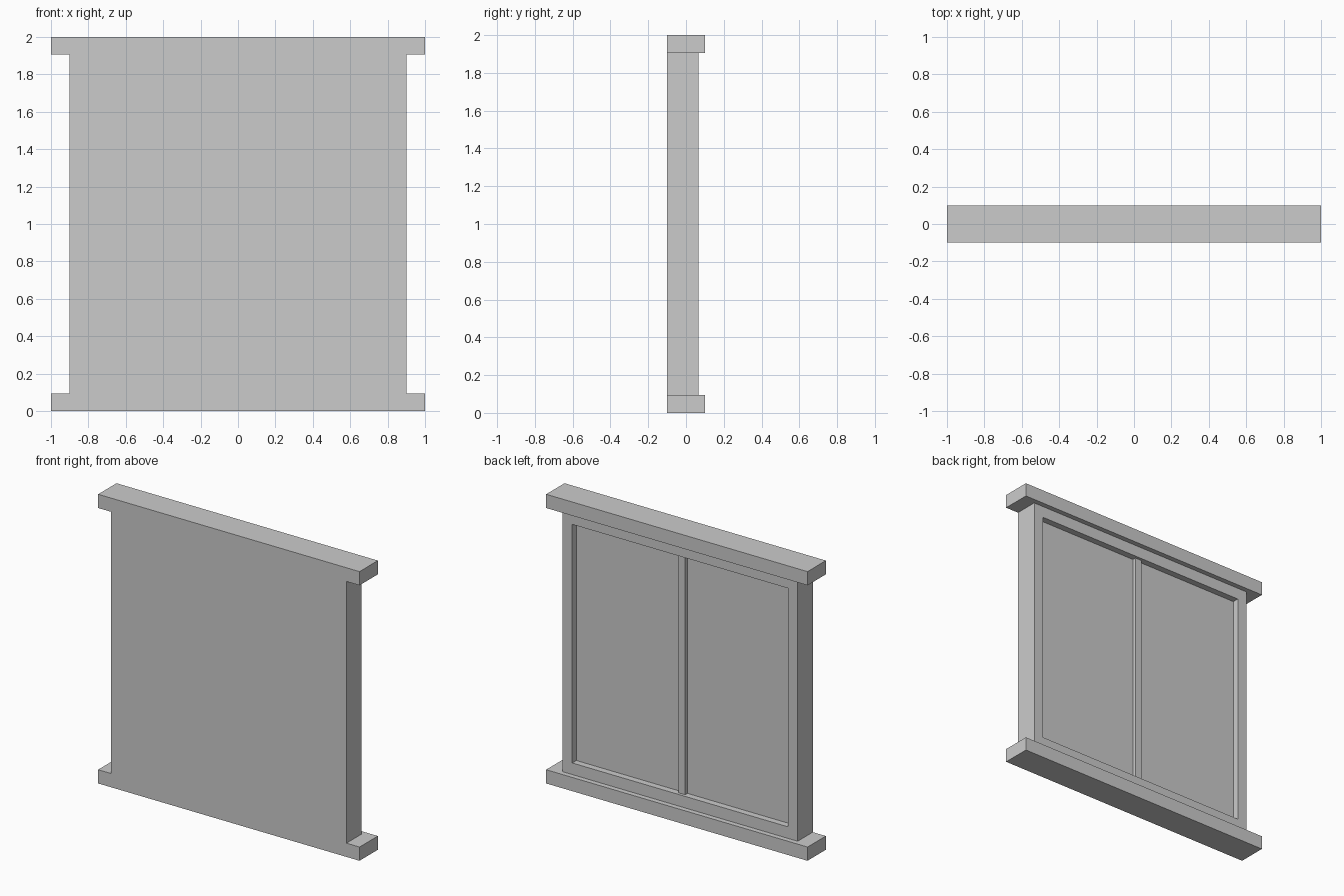
import bpy
import bmesh
from math import radians

default = bpy.data.objects.get("Cube")
if default:
    bpy.data.objects.remove(default, do_unlink=True)

grey = bpy.data.materials.new("plain grey")
grey.use_nodes = True
grey.diffuse_color = (0.6, 0.6, 0.6, 1)
grey.node_tree.nodes["Principled BSDF"].inputs["Base Color"].default_value = (0.6, 0.6, 0.6, 1)


def box(name, x, y, z):
    """Box spanning the given (low, high) range on each axis."""
    bm = bmesh.new()
    bmesh.ops.create_cube(bm, size=1)
    for v in bm.verts:
        v.co = [lo + (c + 0.5) * (hi - lo) for c, (lo, hi) in zip(v.co, (x, y, z))]
    mesh = bpy.data.meshes.new(name)
    bm.to_mesh(mesh)
    bm.free()
    mesh.materials.append(grey)
    obj = bpy.data.objects.new(name, mesh)
    bpy.context.collection.objects.link(obj)
    return obj


def combine(target, tool, operation):
    """Apply a boolean and remove the tool."""
    mod = target.modifiers.new("boolean", "BOOLEAN")
    mod.operation = operation
    mod.solver = "EXACT"
    mod.object = tool
    bpy.context.view_layer.objects.active = target
    bpy.ops.object.modifier_apply(modifier=mod.name)
    bpy.data.objects.remove(tool, do_unlink=True)


FRONT, BACK, PANE = -0.1, 0.065, 0.02
BAR = 0.095  # height of the lintel and sill

# Casing with a shallow recess in the back
frame = box("window_frame", (-0.9, 0.9), (FRONT, BACK), (BAR / 2, 2 - BAR / 2))
opening = box("opening", (-0.825, 0.825), (PANE, 0.3), (0.175, 1.825))
combine(frame, opening, "DIFFERENCE")

# Lintel and sill, flush with the front and proud of the back
for name, low in (("lintel", 2 - BAR), ("sill", 0)):
    combine(frame, box(name, (-1, 1), (FRONT, 0.1), (low, low + BAR)), "UNION")

# Merge flat faces so that the front stays one clean plane
bm = bmesh.new()
bm.from_mesh(frame.data)
bmesh.ops.remove_doubles(bm, verts=bm.verts, dist=0.0001)
bmesh.ops.dissolve_limit(bm, angle_limit=radians(1), verts=bm.verts, edges=bm.edges)
bm.to_mesh(frame.data)
bm.free()

# Centre mullion, set back from the casing face
box("mullion", (-0.025, 0.025), (PANE, 0.045), (0.175, 1.825))
